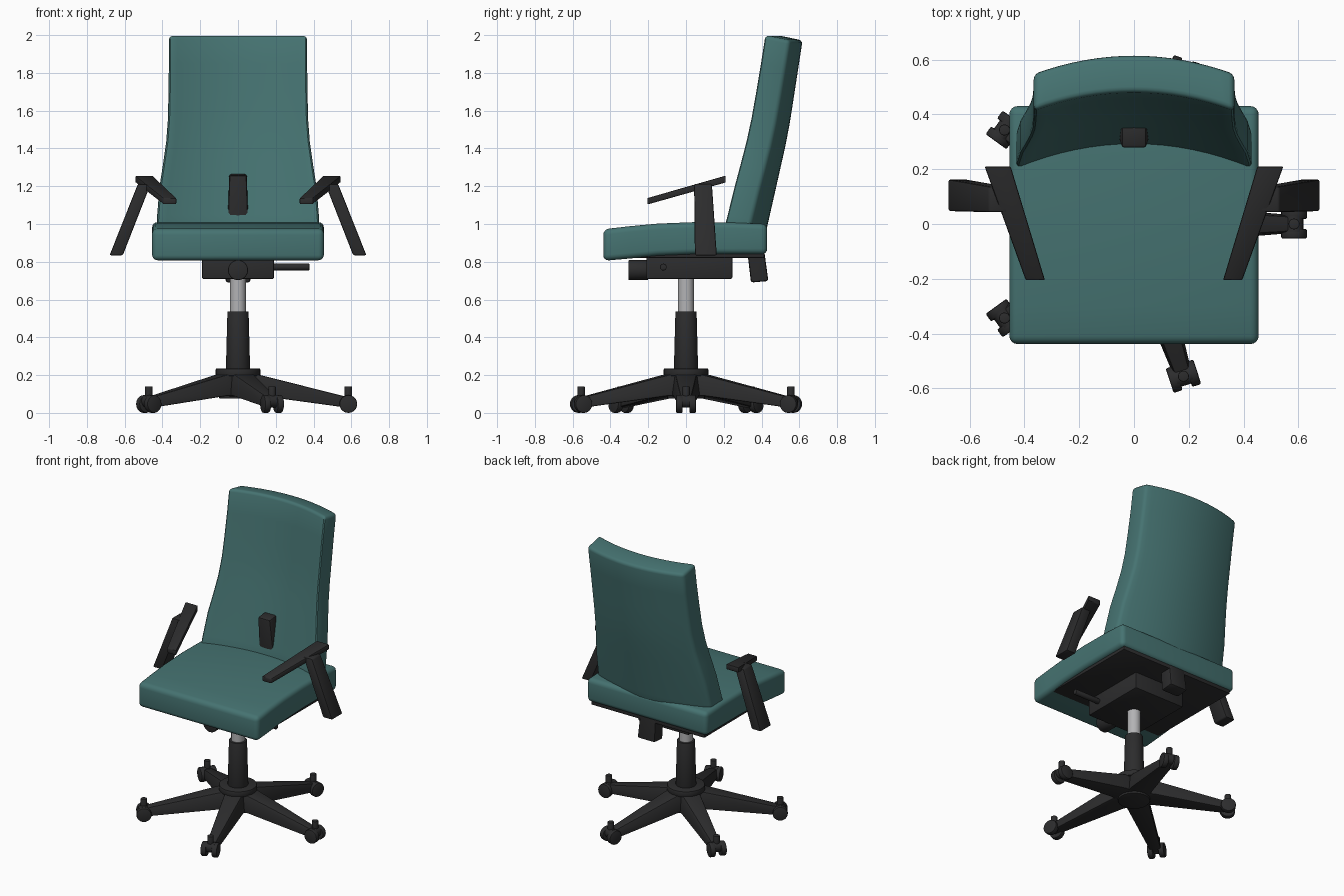
import bpy, bmesh, math
from mathutils import Matrix, Vector

if "Cube" in bpy.data.objects:
    bpy.data.objects.remove(bpy.data.objects["Cube"])


def material(name, rgb):
    m = bpy.data.materials.new(name)
    m.diffuse_color = (*rgb, 1)
    m.use_nodes = True
    m.node_tree.nodes["Principled BSDF"].inputs["Base Color"].default_value = m.diffuse_color
    return m


TEAL = material("teal_fabric", (0.06, 0.17, 0.165))
DARK = material("dark_plastic", (0.025, 0.025, 0.026))
METAL = material("metal", (0.45, 0.45, 0.46))


def finish(name, bm, mat, bevel=0.0, segs=2):
    bmesh.ops.recalc_face_normals(bm, faces=bm.faces)
    if bevel:
        sharp = [e for e in bm.edges if e.calc_face_angle(0) > math.radians(35)]
        bmesh.ops.bevel(bm, geom=sharp, offset=bevel, segments=segs,
                        profile=0.5, affect='EDGES', clamp_overlap=True)
    me = bpy.data.meshes.new(name)
    bm.to_mesh(me)
    bm.free()
    me.materials.append(mat)
    ob = bpy.data.objects.new(name, me)
    bpy.context.collection.objects.link(ob)
    bpy.ops.object.select_all(action='DESELECT')
    ob.select_set(True)
    bpy.context.view_layer.objects.active = ob
    bpy.ops.object.shade_smooth_by_angle(angle=math.radians(35))
    return ob


def loft(name, rings, mat, bevel=0.0, segs=2, matrix=Matrix()):
    bm = bmesh.new()
    rows = [[bm.verts.new(matrix @ Vector(p)) for p in r] for r in rings]
    n = len(rows[0])
    for a, b in zip(rows, rows[1:]):
        for i in range(n):
            bm.faces.new((a[i], a[(i + 1) % n], b[(i + 1) % n], b[i]))
    bm.faces.new(rows[0])
    bm.faces.new(rows[-1])
    return finish(name, bm, mat, bevel, segs)


def box(name, x0, x1, y0, y1, z0, z1, mat, bevel=0.0, matrix=Matrix()):
    ring = lambda z: [(x0, y0, z), (x1, y0, z), (x1, y1, z), (x0, y1, z)]
    return loft(name, [ring(z0), ring(z1)], mat, bevel, 2, matrix)


def cylinder(name, r0, r1, p0, p1, mat, bevel=0.0, sides=32, matrix=Matrix()):
    p0, p1 = Vector(p0), Vector(p1)
    rot = (p1 - p0).to_track_quat('Z', 'Y').to_matrix().to_4x4()
    bm = bmesh.new()
    bmesh.ops.create_cone(bm, cap_ends=True, segments=sides, radius1=r0, radius2=r1,
                          depth=(p1 - p0).length,
                          matrix=matrix @ Matrix.Translation((p0 + p1) / 2) @ rot)
    return finish(name, bm, mat, bevel)


# Seat cushion: side profile of (y, bottom, top)
profile = [(-0.438, 0.805, 0.972), (-0.3, 0.817, 0.988), (-0.15, 0.832, 1.002),
           (0.05, 0.84, 1.01), (0.25, 0.84, 1.008), (0.43, 0.84, 1.0)]
loft("seat", [[(-0.455, y, b), (0.455, y, b), (0.455, y, t), (-0.455, y, t)]
              for y, b, t in profile], TEAL, 0.03, 4)
box("seat_plate", -0.43, 0.43, -0.4, 0.415, 0.82, 0.855, DARK, 0.006)

# Backrest: curved sheet of (z, half width, side y, sag), extruded backwards
levels = [(0.95, 0.432, 0.19, 0.09), (1.05, 0.428, 0.215, 0.088), (1.2, 0.416, 0.252, 0.085),
          (1.32, 0.397, 0.284, 0.08), (1.44, 0.38, 0.315, 0.076), (1.56, 0.371, 0.341, 0.073),
          (1.7, 0.368, 0.366, 0.07), (1.85, 0.366, 0.391, 0.068), (2.0, 0.366, 0.415, 0.067)]
bm = bmesh.new()
N = 16
grid = []
for z, w, y, sag in levels:
    us = [2 * i / N - 1 for i in range(N + 1)]
    grid.append([bm.verts.new((u * w, y + sag * (1 - u * u), z)) for u in us])
for a, b in zip(grid, grid[1:]):
    for i in range(N):
        bm.faces.new((a[i], a[i + 1], b[i + 1], b[i]))
front = bm.faces[:]
ext = bmesh.ops.extrude_face_region(bm, geom=front, use_keep_orig=True)
bmesh.ops.translate(bm, vec=(0, 0.135, -0.028),
                    verts=[v for v in ext["geom"] if isinstance(v, bmesh.types.BMVert)])
finish("backrest", bm, TEAL, 0.02, 3)

# Tilted bar joining seat and backrest
loft("back_support_bar", [[(-w, y - d, z - 0.004), (w, y - d, z - 0.004),
                           (w, y + d, z + 0.004), (-w, y + d, z + 0.004)]
                          for w, d, y, z in ((0.066, 0.046, 0.39, 0.694), (0.046, 0.041, 0.318, 1.262))],
     DARK, 0.012)

# Armrests
for side, s in (("left", -1), ("right", 1)):
    loft(side + "_arm_pad",
         [[(s * x0, y, zb), (s * x1, y, zb), (s * x1, y, zt), (s * x0, y, zt)]
          for x0, x1, y, zb, zt in ((0.325, 0.395, -0.205, 1.103, 1.137),
                                    (0.45, 0.545, 0.21, 1.22, 1.256))], DARK, 0.006)
    loft(side + "_arm_support",
         [[(s * x0, y0, z), (s * x1, y0, z), (s * x1, y1, z), (s * x0, y1, z)]
          for x0, x1, y0, y1, z in ((0.61, 0.68, 0.047, 0.163, 0.834),
                                    (0.462, 0.53, 0.043, 0.137, 1.212))], DARK, 0.008)

# Tilt mechanism, tension knob and lever
box("tilt_mechanism", -0.19, 0.19, -0.21, 0.245, 0.71, 0.83, DARK, 0.006)
cylinder("tension_knob", 0.053, 0.053, (0, -0.305, 0.756), (0, -0.2, 0.756), DARK, 0.006)
cylinder("height_lever", 0.018, 0.018, (0.15, -0.12, 0.772), (0.378, -0.12, 0.772), DARK, 0.004, 16)

# Gas column
cylinder("gas_piston", 0.042, 0.042, (0, 0, 0.5), (0, 0, 0.73), METAL)
cylinder("column_sleeve", 0.065, 0.056, (0, 0, 0.2), (0, 0, 0.537), DARK, 0.004)

# Hub and five legs with twin-wheel casters
cylinder("hub_flange", 0.118, 0.118, (0, 0, 0.195), (0, 0, 0.235), DARK, 0.006)
cylinder("hub", 0.1, 0.1, (0, 0, 0.075), (0, 0, 0.2), DARK, 0.006)
for k in range(5):
    M = Matrix.Rotation(math.radians(72 * k), 4, 'Z')
    loft(f"leg_{k + 1}", [[(r, -wb, zb), (r, wb, zb), (r, wt, zt), (r, -wt, zt)]
                          for r, wb, wt, zb, zt in ((0.03, 0.08, 0.06, 0.085, 0.215),
                                                    (0.12, 0.072, 0.055, 0.09, 0.2),
                                                    (0.575, 0.034, 0.027, 0.028, 0.085))],
         DARK, 0.008, 2, M)
    for j, (a, b) in enumerate(((-0.053, -0.018), (0.018, 0.053))):
        cylinder(f"caster_wheel_{k + 1}_{j + 1}", 0.047, 0.047, (0.584, a, 0.05 - 0.003),
                 (0.584, b, 0.047), DARK, 0.006, 24, M)
    cylinder(f"caster_body_{k + 1}", 0.034, 0.034, (0.584, -0.03, 0.062),
             (0.584, 0.03, 0.062), DARK, 0, 20, M)
    cylinder(f"caster_stem_{k + 1}", 0.02, 0.02, (0.584, 0, 0.05), (0.584, 0, 0.14), DARK, 0.003, 16, M)
